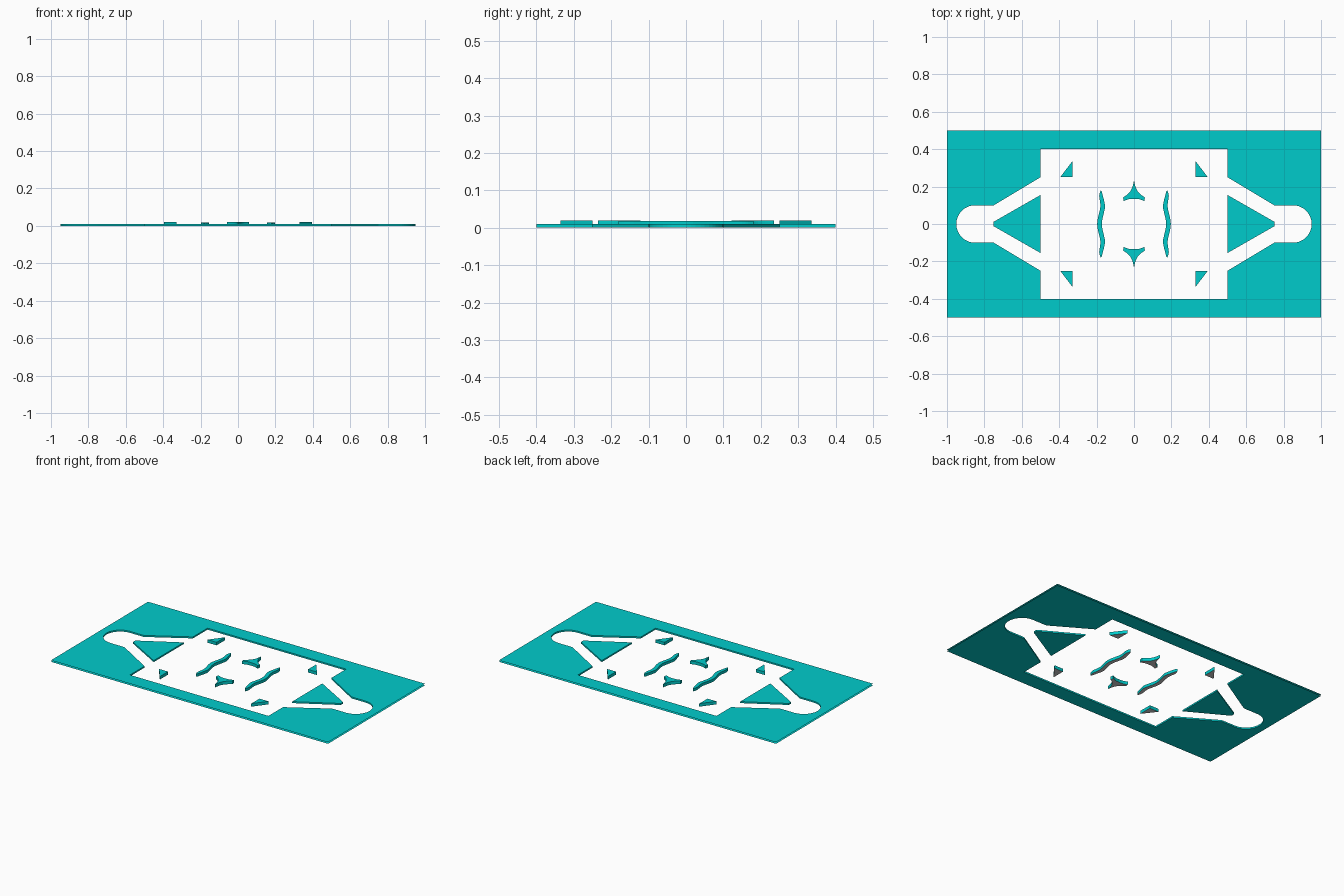
import bpy, bmesh, math

if "Cube" in bpy.data.objects:
    bpy.data.objects.remove(bpy.data.objects["Cube"])

teal = bpy.data.materials.new("teal")
teal.diffuse_color = (0.0, 0.6, 0.6, 1)
teal.use_nodes = True
teal.node_tree.nodes["Principled BSDF"].inputs["Base Color"].default_value = teal.diffuse_color


def slab(name, loops, height, open_rim=False, grey_base=False):
    """Flat slab from an outline (first loop) and optional holes."""
    bm = bmesh.new()
    levels = []
    for z in (0, height):
        rings, edges = [], []
        for pts in loops:
            ring = [bm.verts.new((x, y, z)) for x, y in pts]
            edges += [bm.edges.new((ring[i - 1], ring[i])) for i in range(len(ring))]
            rings.append(ring)
        bmesh.ops.triangle_fill(bm, edges=edges, use_beauty=True, use_dissolve=False,
                                normal=(0, 0, 1))
        levels.append(rings)
    rim = []
    for k, (lo, hi) in enumerate(zip(*levels)):
        for i in range(len(lo)):
            f = bm.faces.new((lo[i - 1], lo[i], hi[i], hi[i - 1]))
            if k == 0:
                rim.append(f)
    bmesh.ops.recalc_face_normals(bm, faces=bm.faces[:])
    if grey_base:
        for f in bm.faces:
            if f.normal.z < -0.5:
                f.material_index = 1
    if open_rim:
        bmesh.ops.delete(bm, geom=rim, context='FACES_ONLY')
    me = bpy.data.meshes.new(name)
    bm.to_mesh(me)
    bm.free()
    me.materials.append(teal)
    if grey_base:
        me.materials.append(None)
    ob = bpy.data.objects.new(name, me)
    bpy.context.collection.objects.link(ob)
    return ob


def flip(pts, sx, sy):
    return [(x * sx, y * sy) for x, y in pts]


def smooth(pts, steps=5):
    """Open Catmull-Rom curve through the points."""
    p = [pts[0]] + pts + [pts[-1]]
    out = []
    for i in range(1, len(p) - 2):
        for s in range(steps):
            t = s / steps
            out.append(tuple(0.5 * (2 * b + (c - a) * t + (2 * a - 5 * b + 4 * c - d) * t * t
                             + (3 * b - a - 3 * c + d) * t ** 3)
                             for a, b, c, d in zip(*p[i - 1:i + 3])))
    return out + [pts[-1]]


# Stencil sheet with one large cut-out and round ends
arc = [(0.85 + 0.1 * math.cos(a), 0.1 * math.sin(a))
       for a in (math.pi / 2 - math.pi * i / 24 for i in range(25))]
half = [(0.5, 0.4), (0.5, 0.25), (0.75, 0.1)] + arc + [(0.75, -0.1), (0.5, -0.25), (0.5, -0.4)]
cutout = half + flip(half, -1, -1)
sheet = [(-1, -0.5), (1, -0.5), (1, 0.5), (-1, 0.5)]
slab("stencil_sheet", [sheet, cutout], 0.01, open_rim=True)

# Large side wedges
wedge = [(0.5, 0.155), (0.75, 0.012), (0.75, -0.012), (0.5, -0.155)]
for s, side in ((1, "right"), (-1, "left")):
    slab("wedge_" + side, [flip(wedge, s, 1)], 0.01)

# Small corner triangles
corner = [(0.33, 0.25), (0.395, 0.25), (0.33, 0.335)]
for sx, a in ((1, "right"), (-1, "left")):
    for sy, b in ((1, "back"), (-1, "front")):
        slab(f"corner_triangle_{b}_{a}", [flip(corner, sx, sy)], 0.02, grey_base=True)

# Spiked pieces with concave sides
side = smooth([(0, 0.235), (0.01, 0.193), (0.03, 0.163), (0.058, 0.142)])
base = smooth([(0.056, 0.122), (0.03, 0.132), (0, 0.135)])
right = side + base
spike = right + flip(right[1:-1], -1, 1)[::-1]
for s, end in ((1, "back"), (-1, "front")):
    slab("spike_" + end, [flip(spike, 1, s)], 0.02, grey_base=True)

# Wavy strips
outer = smooth([(0.178, 0.18), (0.186, 0.15), (0.18, 0.09), (0.197, 0), (0.18, -0.09),
                (0.186, -0.15), (0.178, -0.18)])
inner = smooth([(0.172, -0.172), (0.155, -0.1), (0.16, -0.065), (0.172, 0), (0.16, 0.065),
                (0.155, 0.1), (0.172, 0.172)])
for s, side_name in ((1, "right"), (-1, "left")):
    slab("wavy_strip_" + side_name, [flip(outer + inner, s, 1)], 0.018, grey_base=True)
